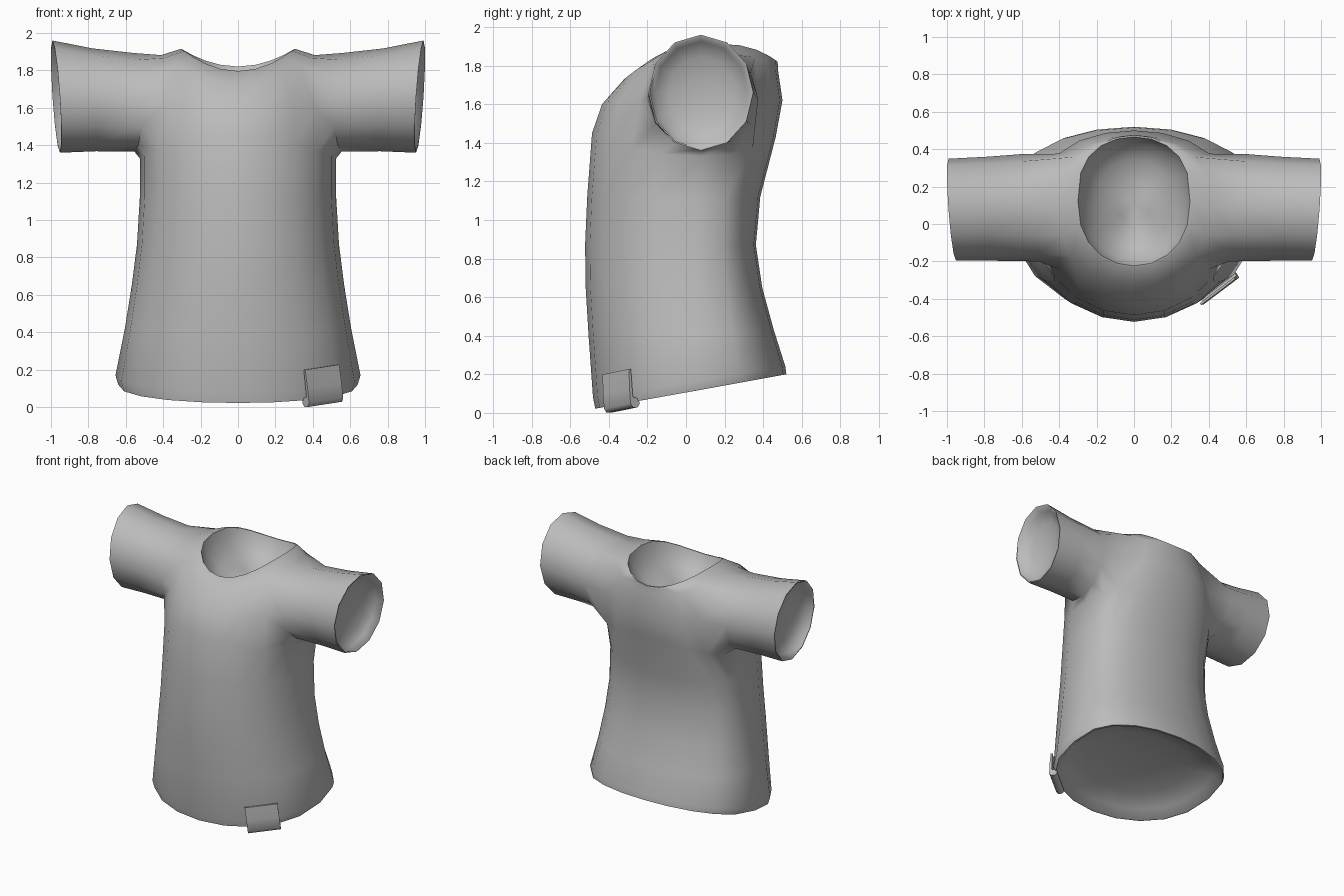
import bpy
import bmesh
from math import sin, cos, radians
from mathutils import Matrix, Vector

cube = bpy.data.objects.get("Cube")
if cube:
    bpy.data.objects.remove(cube, do_unlink=True)

fabric = bpy.data.materials.new("grey_fabric")
fabric.use_nodes = True
grey = (0.5, 0.5, 0.5, 1)
fabric.diffuse_color = grey
fabric.node_tree.nodes["Principled BSDF"].inputs["Base Color"].default_value = grey


def finish(name, bm):
    mesh = bpy.data.meshes.new(name)
    bm.to_mesh(mesh)
    bm.free()
    obj = bpy.data.objects.new(name, mesh)
    bpy.context.collection.objects.link(obj)
    mesh.materials.append(fabric)
    return obj


def smooth(obj, angle):
    bpy.ops.object.select_all(action='DESELECT')
    obj.select_set(True)
    bpy.context.view_layer.objects.active = obj
    bpy.ops.object.shade_smooth_by_angle(angle=radians(angle))


def strip(bm, lower, upper, closed=False):
    """Join two rows of vertices with quads."""
    n = len(lower)
    for i in range(n if closed else n - 1):
        j = (i + 1) % n
        bm.faces.new((lower[i], lower[j], upper[j], upper[i]))


def bowl(bm, rim, centre, depth, closed=False, flip=False):
    """Line an opening with a thin rim and a rounded hollow."""
    last = rim
    for angle in (0, 25, 50, 72):
        size = 0.975 * cos(radians(angle))
        push = depth * sin(radians(angle))
        ring = [bm.verts.new(centre + (v.co - centre) * size + push) for v in rim]
        strip(bm, *((ring, last) if flip else (last, ring)), closed)
        last = ring
    tip = bm.verts.new(centre + depth)
    n = len(last)
    for i in range(n if closed else n - 1):
        a, b = last[i], last[(i + 1) % n]
        bm.faces.new((b, a, tip) if flip else (a, b, tip))


# Body rings: half width, y of front / side / back, z of front / side / back
RINGS = [
    (0.64, -0.47, 0.08, 0.52, 0.022, 0.12, 0.20),     # hem
    (0.655, -0.482, 0.08, 0.515, 0.08, 0.17, 0.24),
    (0.605, -0.505, 0.07, 0.455, 0.40, 0.42, 0.43),
    (0.568, -0.52, 0.06, 0.395, 0.65, 0.65, 0.65),
    (0.54, -0.523, 0.06, 0.362, 0.87, 0.87, 0.87),
    (0.525, -0.512, 0.06, 0.385, 1.12, 1.12, 1.12),
    (0.525, -0.487, 0.08, 0.465, 1.45, 1.33, 1.43),   # underarm
    (0.50, -0.435, 0.10, 0.50, 1.60, 1.62, 1.62),
    (0.41, -0.32, 0.09, 0.478, 1.73, 1.882, 1.77),    # shoulder
    (0.307, -0.233, 0.12, 0.475, 1.795, 1.915, 1.82),  # neckline
]
COLS = 10
HOLE_COLS, HOLE_ROWS = (3, 7), (6, 8)

bm = bmesh.new()
grid = []
for r, (half, yf, ys, yb, zf, zs, zb) in enumerate(RINGS):
    row = []
    for c in range(COLS + 1):
        a = radians(180 * c / COLS)
        front = cos(a) > 0
        y_end, z_end = (yf, zf) if front else (yb, zb)
        k = abs(cos(a))
        full = k ** (0.85 if front else 0.7)
        drop = full if r < 2 else k * k
        x = 0 if c in (0, COLS) else half * sin(a)
        row.append(bm.verts.new((x, ys + (y_end - ys) * full, zs + (z_end - zs) * drop)))
    grid.append(row)

# Body faces, leaving the armhole open
c0, c1 = HOLE_COLS
r0, r1 = HOLE_ROWS
for r in range(len(RINGS) - 1):
    if r0 <= r < r1:
        strip(bm, grid[r][:c0 + 1], grid[r + 1][:c0 + 1])
        strip(bm, grid[r][c1:], grid[r + 1][c1:])
    else:
        strip(bm, grid[r], grid[r + 1])

# Hollows at the hem and neckline
bowl(bm, grid[0], Vector((0, 0.03, 0.11)), Vector((0, 0, 0.12)), flip=True)
bowl(bm, grid[-1], Vector((0, 0.12, 1.86)), Vector((0, 0, -0.22)))

# Armhole loop, then sleeve rings:
# x, lean by depth, lean by height, centre y, radius y, centre z, radius z
loop = grid[r0][c0:c1 + 1] + [grid[r0 + 1][c1]]
loop += grid[r1][c0:c1 + 1][::-1] + [grid[r0 + 1][c0]]
SLEEVE = [
    (0.555, 0.045, 0.0, 0.087, 0.287, 1.63, 0.263),
    (0.77, 0.01, 0.01, 0.082, 0.278, 1.643, 0.275),
    (0.972, 0.02, 0.02, 0.077, 0.272, 1.66, 0.30),
]
for x, lean_y, lean_z, cy, ry, cz, rz in SLEEVE:
    ring = []
    for i in range(len(loop)):
        a = radians(-60 + 30 * i)
        ring.append(bm.verts.new((x + lean_y * sin(a) - lean_z * cos(a),
                                  cy + ry * sin(a), cz - rz * cos(a))))
    strip(bm, loop, ring, closed=True)
    loop = ring
bowl(bm, loop, Vector((0.972, 0.077, 1.66)), Vector((-0.1, 0, 0)), closed=True)

shirt = finish("shirt", bm)
mirror = shirt.modifiers.new("mirror", 'MIRROR')
mirror.use_clip = True
smooth(shirt, 60)

# Small label folded under the hem: side profile (depth, height) extruded sideways
PROFILE = [(-0.026, 0.1), (-0.032, 0.0), (-0.032, -0.08), (-0.018, -0.1), (0.012, -0.1),
           (0.028, -0.08), (0.02, -0.055), (-0.014, -0.045), (-0.014, 0.1)]
bm = bmesh.new()
side = bm.faces.new([bm.verts.new((-0.115, y, z)) for y, z in PROFILE])
swept = bmesh.ops.extrude_face_region(bm, geom=[side])["geom"]
bmesh.ops.translate(bm, vec=(0.23, 0, 0), verts=[g for g in swept if isinstance(g, bmesh.types.BMVert)])
bmesh.ops.recalc_face_normals(bm, faces=bm.faces)
label = finish("hem_label", bm)
label.matrix_world = (Matrix.Translation((0.444, -0.336, 0.114))
                      @ Matrix.Rotation(radians(37), 4, 'Z')
                      @ Matrix.Rotation(radians(-7), 4, 'Y'))
smooth(label, 60)
